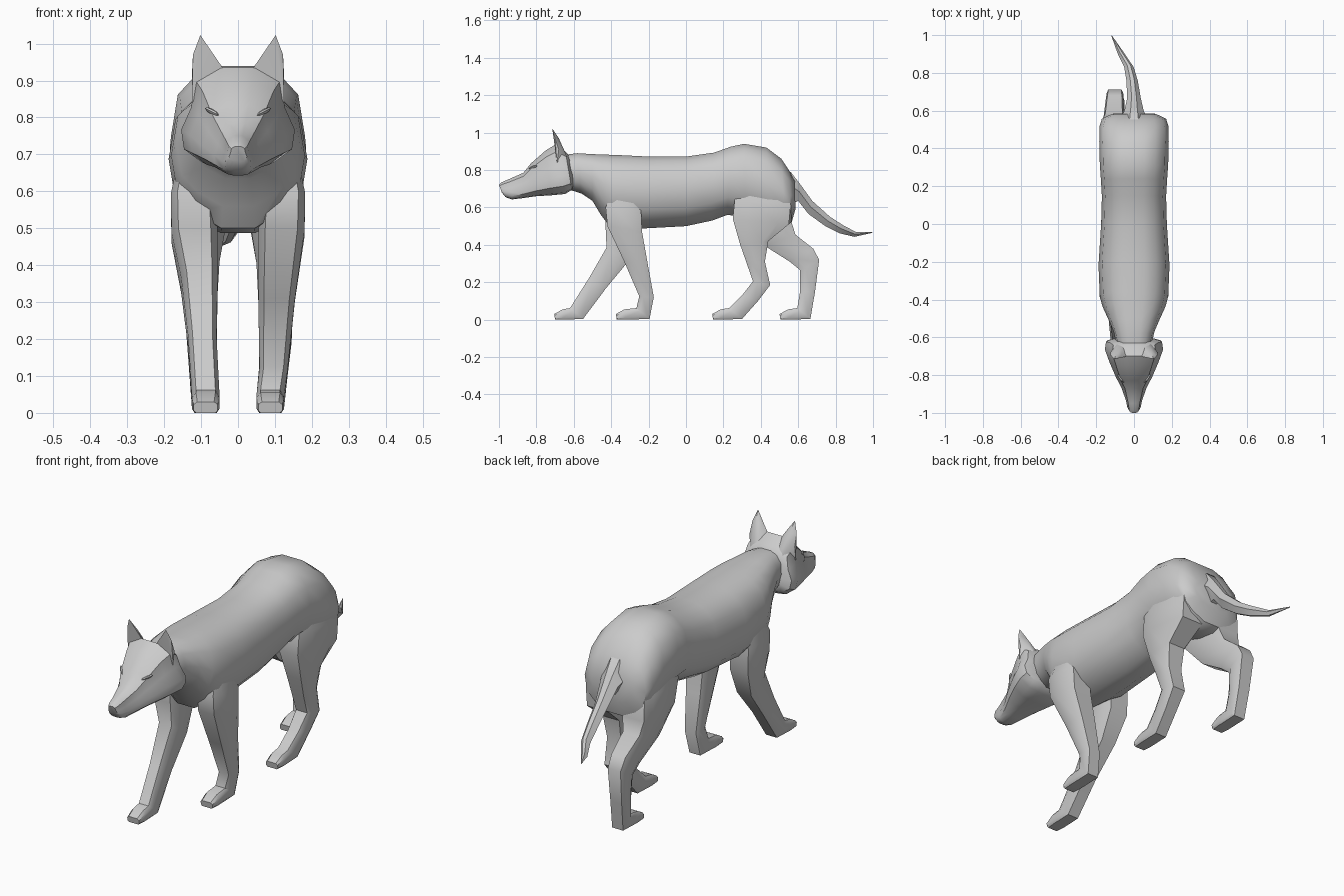
import bpy, bmesh, math
from mathutils import Vector

# Half cross-sections: (fraction from top/front edge to bottom/back edge, fraction of half width)
BODY = [(0, .3), (.06, .62), (.2, .9), (.48, 1), (.74, .91), (.88, .66), (1, .25)]
HEAD = [(0, .3), (.14, .74), (.42, .83), (.64, 1), (.84, .95), (.97, .65), (1, .3)]
LIMB = [(0, .7), (.25, 1), (.8, 1), (1, .8)]
TAIL = [(0, .35), (.45, 1), (1, .3)]


def finish(name, bm, angle=38):
    bmesh.ops.recalc_face_normals(bm, faces=bm.faces)
    me = bpy.data.meshes.new(name)
    bm.to_mesh(me)
    bm.free()
    ob = bpy.data.objects.new(name, me)
    bpy.context.collection.objects.link(ob)
    bpy.ops.object.select_all(action='DESELECT')
    ob.select_set(True)
    bpy.context.view_layer.objects.active = ob
    bpy.ops.object.shade_smooth_by_angle(angle=math.radians(angle))
    return ob


def loft(name, section, rings):
    """Each ring: top/front y, z, bottom/back y, z, centre x, half width."""
    outline = section + [(t, -s) for t, s in reversed(section)]
    bm = bmesh.new()
    loops = []
    for y0, z0, y1, z1, cx, w in rings:
        loops.append([bm.verts.new((cx + s * w, y0 + (y1 - y0) * t, z0 + (z1 - z0) * t))
                      for t, s in outline])
    n = len(outline)
    for a, b in zip(loops, loops[1:]):
        for i in range(n):
            j = (i + 1) % n
            bm.faces.new((a[i], a[j], b[j], b[i]))
    bm.faces.new(loops[0])
    bm.faces.new(loops[-1])
    return finish(name, bm)


def leg(name, side, path, xs):
    """Path gives front and back edge points, xs the inner and outer x."""
    loft(name, LIMB, [(*p, side * (a + b) / 2, (b - a) / 2) for p, (a, b) in zip(path, xs)])


def foot(y, length):
    """Foot rings continuing a leg, y is the heel."""
    return [(y - .07, .062, y, .004), (y - length + .045, .055, y - length + .05, 0),
            (y - length, .03, y - length + .005, 0)]


# Trunk and neck
loft("body", BODY, [(a, b, c, d, 0, w) for a, b, c, d, w in [
    (-.66, .88, -.64, .70, .09), (-.58, .89, -.56, .675, .108),
    (-.50, .885, -.50, .635, .138), (-.42, .882, -.455, .56, .167),
    (-.36, .88, -.41, .50, .181), (-.20, .872, -.24, .487, .188),
    (0, .872, 0, .50, .174), (.15, .893, .14, .53, .170),
    (.24, .925, .22, .56, .175), (.31, .94, .32, .55, .181),
    (.43, .92, .44, .51, .184), (.51, .86, .53, .50, .182),
    (.55, .80, .565, .52, .170), (.582, .74, .585, .59, .115)]])

# Head with muzzle
loft("head", HEAD, [(a, b, c, d, 0, w) for a, b, c, d, w in [
    (-1.0, .722, -.985, .68, .024), (-.985, .735, -.965, .655, .035),
    (-.95, .75, -.93, .643, .042), (-.87, .785, -.87, .65, .065),
    (-.83, .835, -.80, .660, .096), (-.75, .905, -.72, .665, .130),
    (-.70, .935, -.645, .672, .154), (-.645, .90, -.61, .695, .148),
    (-.62, .87, -.60, .72, .10)]])

# Ears and eyes
for s, side in ((-1, "left"), (1, "right")):
    bm = bmesh.new()
    for x, y, z in [(.035, -.70, .925), (.125, -.69, .84), (.09, -.635, .87), (.06, -.65, .90),
                    (.102, -.715, 1.023), (.122, -.70, .97), (.095, -.68, .97),
                    (.068, -.695, .97), (.125, -.68, .91)]:
        bm.verts.new((s * x, y, z))
    bmesh.ops.convex_hull(bm, input=bm.verts)
    finish(side + "_ear", bm)
    bm = bmesh.new()
    bmesh.ops.create_uvsphere(bm, u_segments=8, v_segments=4, radius=1)
    for v in bm.verts:
        p = v.co
        v.co = Vector((s * (.07 + .02 * p.x), -.818 + .02 * p.x + .012 * p.y,
                       .815 + .008 * p.z + .01 * p.x))
    finish(side + "_eye", bm)

# Front legs, tops tucked inside the trunk
front_x = [(.07, .145), (.06, .182), (.055, .18), (.055, .154), (.058, .135),
           (.05, .125), (.05, .125), (.055, .12)]
leg("right_front_leg", 1, [
    (-.36, .77, -.27, .77), (-.43, .60, -.24, .58), (-.42, .50, -.235, .47),
    (-.33, .31, -.205, .30), (-.25, .125, -.172, .12)] + foot(-.195, .18), front_x)
leg("left_front_leg", -1, [
    (-.36, .77, -.27, .77), (-.43, .60, -.25, .57), (-.43, .50, -.25, .45),
    (-.425, .385, -.31, .31), (-.52, .22, -.43, .165)] + foot(-.55, .155), front_x)

# Hind legs
hind_x = [(.06, .14), (.04, .176), (.03, .177), (.05, .163), (.055, .15), (.057, .145),
          (.057, .135), (.05, .125), (.05, .125), (.055, .12)]
leg("right_hind_leg", 1, [
    (.32, .76, .46, .75), (.26, .64, .56, .62), (.25, .54, .55, .51),
    (.29, .40, .44, .42), (.325, .30, .422, .31), (.358, .205, .45, .185),
    (.30, .13, .385, .10)] + foot(.30, .16), hind_x)
leg("left_hind_leg", -1, [
    (.32, .76, .46, .75), (.28, .64, .56, .62), (.31, .52, .565, .52),
    (.42, .395, .585, .455), (.555, .31, .68, .38), (.61, .265, .712, .32),
    (.61, .15, .69, .15)] + foot(.665, .165), hind_x)

# Tail
loft("tail", TAIL, [
    (.49, .81, .51, .68, 0, .05), (.56, .79, .57, .62, 0, .065),
    (.61, .725, .60, .635, 0, .05), (.675, .635, .655, .565, 0, .036),
    (.77, .55, .745, .50, -.01, .03), (.84, .505, .82, .462, -.027, .025),
    (.91, .468, .90, .443, -.07, .018), (.998, .468, .995, .464, -.118, .002)])
